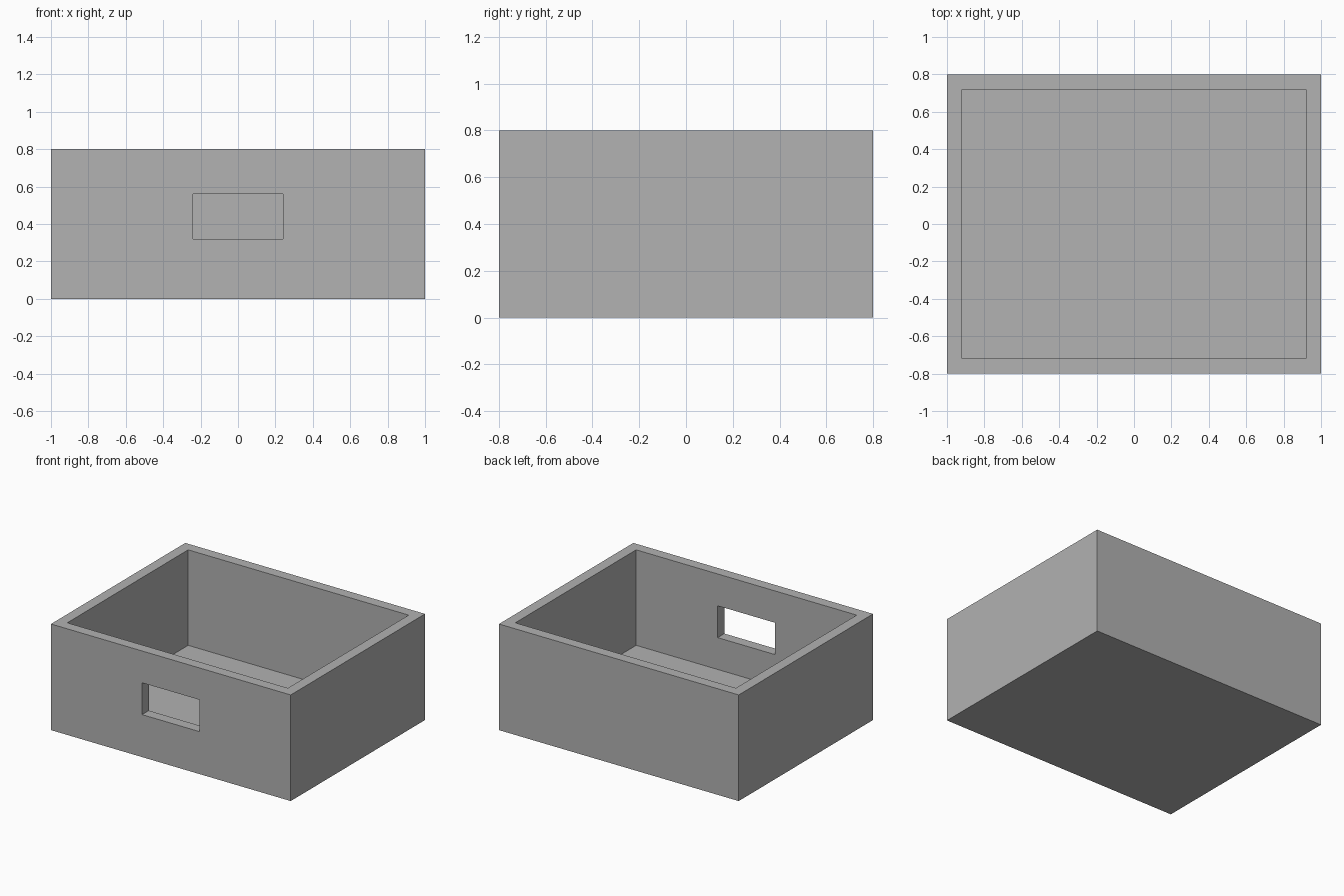
import bpy

default_cube = bpy.data.objects.get("Cube")
if default_cube:
    bpy.data.objects.remove(default_cube, do_unlink=True)

WIDTH, DEPTH, HEIGHT, WALL = 2.0, 1.6, 0.8, 0.08

grey = bpy.data.materials.new("plain grey")
grey.use_nodes = True
colour = (0.445, 0.445, 0.445, 1)
grey.diffuse_color = colour
grey.node_tree.nodes["Principled BSDF"].inputs["Base Color"].default_value = colour


def block(name, low, high):
    """Axis-aligned block between two opposite corners."""
    centre = [(a + b) / 2 for a, b in zip(low, high)]
    bpy.ops.mesh.primitive_cube_add(size=1, location=centre)
    obj = bpy.context.object
    obj.name = name
    obj.scale = [b - a for a, b in zip(low, high)]
    bpy.ops.object.transform_apply(location=True, rotation=False, scale=True)
    obj.data.materials.append(grey)
    return obj


def cut(target, cutter):
    """Subtract the cutter from the target, then discard it."""
    cutter.hide_render = True
    mod = target.modifiers.new(cutter.name, "BOOLEAN")
    mod.operation = "DIFFERENCE"
    mod.solver = "EXACT"
    mod.object = cutter
    bpy.context.view_layer.objects.active = target
    bpy.ops.object.modifier_apply(modifier=mod.name)
    bpy.data.objects.remove(cutter, do_unlink=True)


x, y = WIDTH / 2, DEPTH / 2

# Open-topped box with walls and floor of equal thickness
box = block("open_box", (-x, -y, 0), (x, y, HEIGHT))
cut(box, block("cavity_cutter", (WALL - x, WALL - y, WALL),
               (x - WALL, y - WALL, HEIGHT + WALL)))

# Rectangular window through the front wall
cut(box, block("window_cutter", (-0.24, -y - WALL, 0.32),
               (0.24, -y + 2 * WALL, 0.56)))
